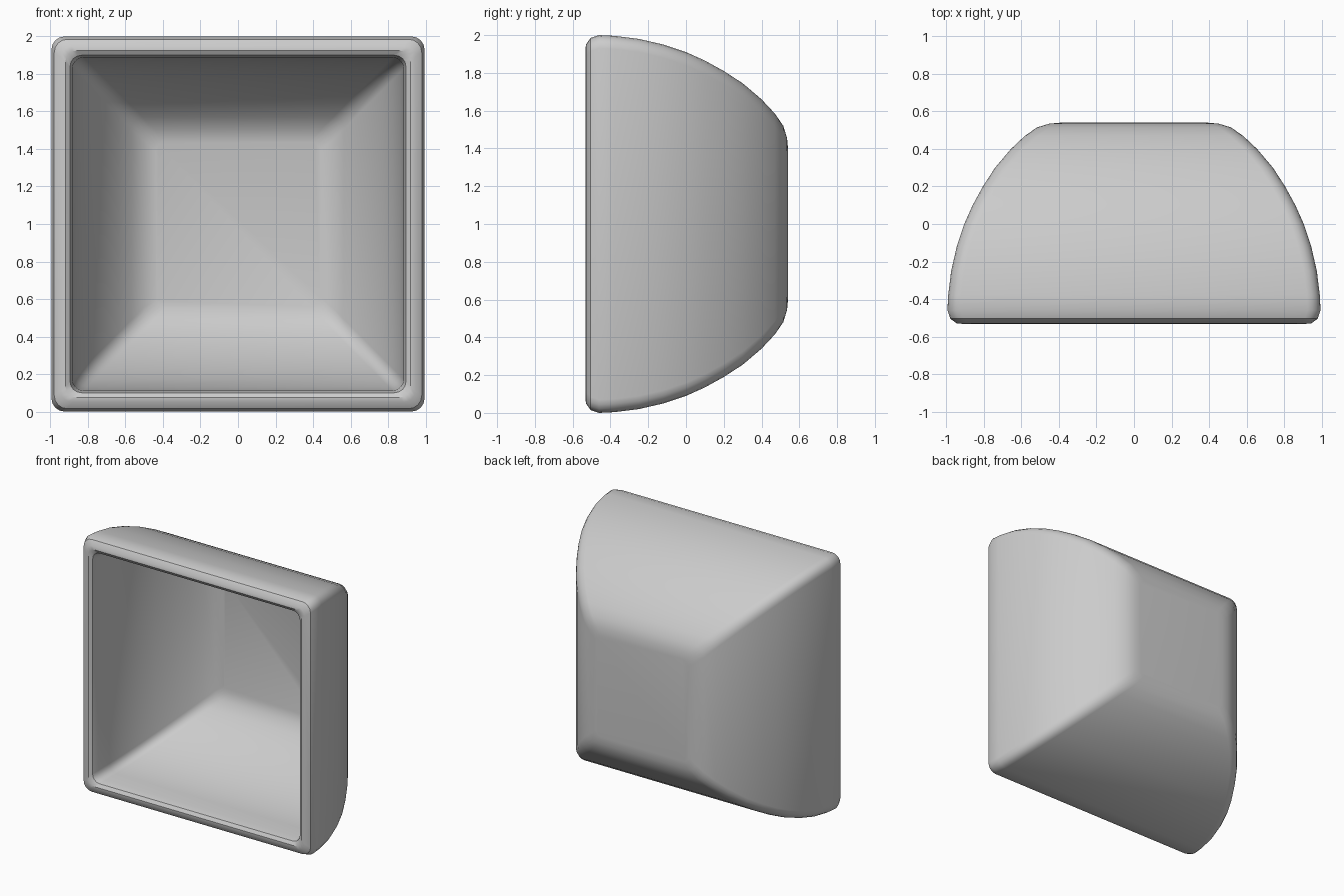
import bpy, bmesh, math

if "Cube" in bpy.data.objects:
    bpy.data.objects.remove(bpy.data.objects["Cube"])

# (y, half width, corner radius) from the back face, over the rim, to the inner floor
OUTER = [(0.54, 0.40, 0.05), (0.535, 0.455, 0.06), (0.515, 0.52, 0.07), (0.47, 0.585, 0.07),
         (0.40, 0.66, 0.07), (0.30, 0.745, 0.07), (0.20, 0.81, 0.07), (0.10, 0.865, 0.07),
         (0.0, 0.91, 0.07), (-0.12, 0.95, 0.07), (-0.25, 0.98, 0.07), (-0.38, 0.996, 0.07),
         (-0.46, 1.0, 0.07), (-0.505, 0.985, 0.07), (-0.53, 0.95, 0.06)]
INNER = [(-0.532, 0.925, 0.06), (-0.515, 0.90, 0.06), (-0.46, 0.888, 0.06), (-0.33, 0.885, 0.06),
         (-0.20, 0.868, 0.06), (-0.05, 0.83, 0.06), (0.08, 0.775, 0.06), (0.20, 0.71, 0.06),
         (0.30, 0.64, 0.06), (0.38, 0.57, 0.06), (0.43, 0.505, 0.06), (0.45, 0.44, 0.05)]
CORNER_STEPS = 4


def rounded_square(bm, y, half, radius):
    """One rounded-square ring in the xz plane."""
    ring = []
    for quarter in range(4):
        mid = math.radians(45 + 90 * quarter)
        cx = math.copysign(half - radius, math.cos(mid))
        cz = math.copysign(half - radius, math.sin(mid))
        for i in range(CORNER_STEPS + 1):
            a = math.radians(90 * quarter + 90 * i / CORNER_STEPS)
            ring.append(bm.verts.new(((cx + radius * math.cos(a)) * 0.995, y,
                                      1 + cz + radius * math.sin(a))))
    return ring


# Square bowl: lofted outer skin, rim and inner skin
bm = bmesh.new()
rings = [rounded_square(bm, *section) for section in OUTER + INNER]
for a, b in zip(rings, rings[1:]):
    n = len(a)
    for i in range(n):
        bm.faces.new((a[i], a[(i + 1) % n], b[(i + 1) % n], b[i]))

# Back face and inner floor
bm.faces.new(rings[0])
bm.faces.new(rings[-1])
bmesh.ops.recalc_face_normals(bm, faces=bm.faces)

mesh = bpy.data.meshes.new("square_bowl")
bm.to_mesh(mesh)
bm.free()
bowl = bpy.data.objects.new("square_bowl", mesh)
bpy.context.collection.objects.link(bowl)
bpy.context.view_layer.objects.active = bowl
bowl.select_set(True)
bpy.ops.object.shade_smooth_by_angle(angle=math.radians(30))
